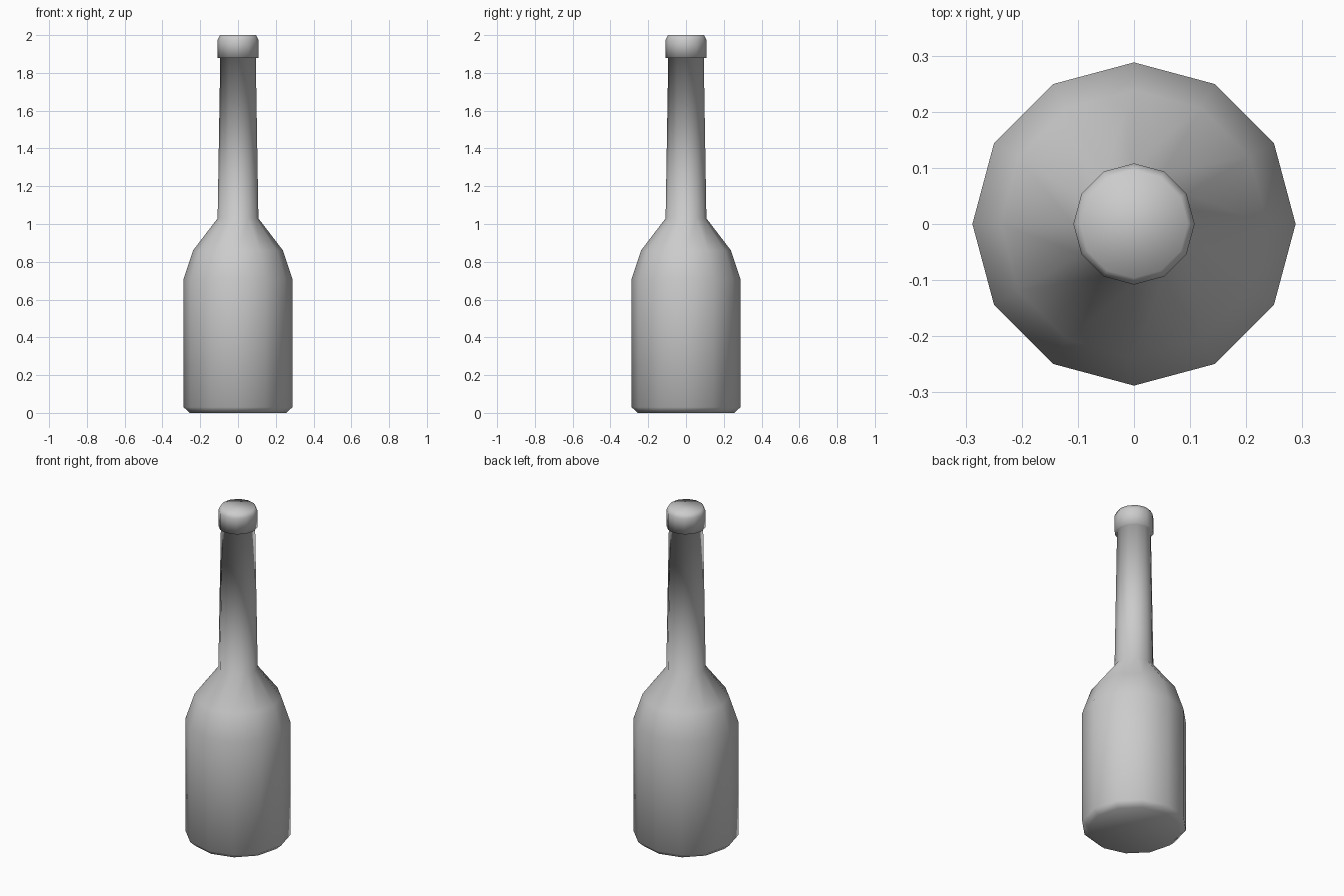
import bpy, bmesh
from math import cos, sin, tau

cube = bpy.data.objects.get("Cube")
if cube:
    bpy.data.objects.remove(cube, do_unlink=True)

SIDES = 12

# Single plain grey material
grey = bpy.data.materials.new("plain_grey")
grey.use_nodes = True
colour = (0.6, 0.6, 0.6, 1)
grey.diffuse_color = colour
grey.node_tree.nodes["Principled BSDF"].inputs["Base Color"].default_value = colour


def lathe(name, profile):
    """Closed solid of revolution from (radius, height) pairs, bottom to top."""
    bm = bmesh.new()
    rings = [[bm.verts.new((r * cos(tau * i / SIDES), r * sin(tau * i / SIDES), z))
              for i in range(SIDES)] for r, z in profile]
    for low, high in zip(rings, rings[1:]):
        for i in range(SIDES):
            j = (i + 1) % SIDES
            bm.faces.new((low[i], low[j], high[j], high[i]))
    bm.faces.new(rings[0][::-1])
    bm.faces.new(rings[-1])
    for face in bm.faces:
        face.smooth = True
    mesh = bpy.data.meshes.new(name)
    bm.to_mesh(mesh)
    bm.free()
    mesh.materials.append(grey)
    obj = bpy.data.objects.new(name, mesh)
    bpy.context.collection.objects.link(obj)
    return obj


# Base chamfer, body, shoulder, tapered neck, then the overhanging lip
lathe("bottle", [
    (0.255, 0.0), (0.288, 0.03),
    (0.288, 0.71), (0.238, 0.86),
    (0.108, 1.03), (0.094, 1.88),
    (0.108, 1.88), (0.108, 1.975), (0.096, 2.0),
])
